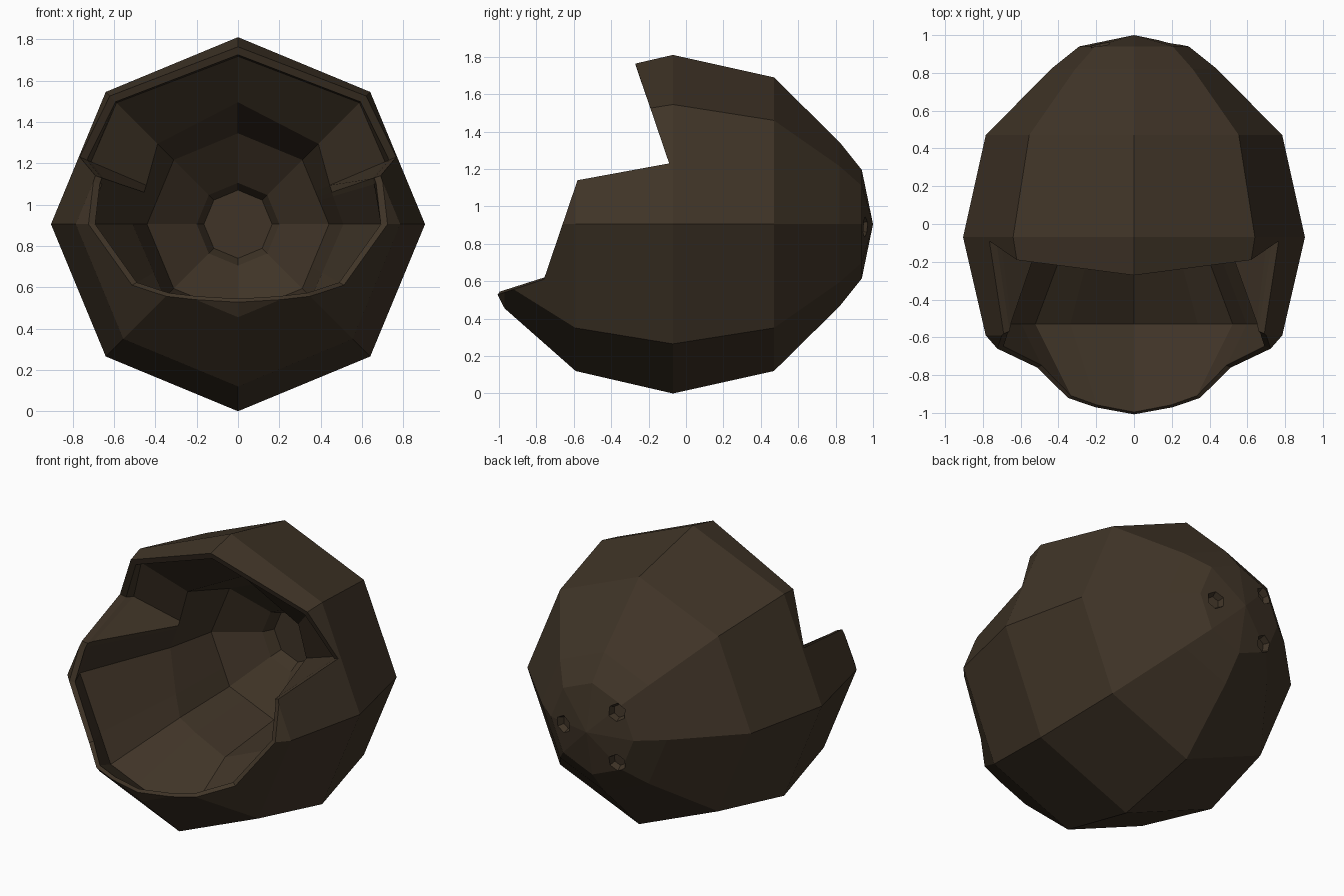
import bpy, bmesh, math
from mathutils import Vector

if "Cube" in bpy.data.objects:
    bpy.data.objects.remove(bpy.data.objects["Cube"])

C = 0.905                                   # height of the shell axis (runs along y)
OUTER = [(-1.1, 0.2), (-0.97, 0.45), (-0.59, 0.785), (-0.07, 0.905),
         (0.47, 0.785), (0.82, 0.44), (0.94, 0.29)]
RIM = [(-0.318, 1.9), (-0.09, 1.23), (-0.58, 1.14), (-0.76, 0.61), (-1.3, 0.43)]  # y, z of the broken edge

husk = bpy.data.materials.new("dark brown husk")
husk.diffuse_color = (0.050, 0.034, 0.020, 1)
husk.use_nodes = True
husk.node_tree.nodes["Principled BSDF"].inputs["Base Color"].default_value = husk.diffuse_color


def lerp(pts, v):
    """Piecewise linear lookup in a list sorted by its first value."""
    for (a, p), (b, q) in zip(pts, pts[1:]):
        if v <= b:
            return p + (q - p) * (v - a) / (b - a)
    return pts[-1][1]


def octagon(t):
    """Distance factor of a unit octagon with corners at 45 degree steps."""
    s = math.pi / 8
    return math.cos(s) / math.cos(t % (2 * s) - s)


def polar(r, t, y):
    return Vector((r * math.cos(t), y, C + r * math.sin(t)))


# outer shell: eight-sided lathe around y, closed at the back
bm = bmesh.new()
rings = [[bm.verts.new(polar(r, k * math.pi / 4, y)) for k in range(8)] for y, r in OUTER]
for a, b in zip(rings, rings[1:]):
    for k in range(8):
        bm.faces.new((a[k], a[k - 1], b[k - 1], b[k]))
pole = bm.verts.new((0, 1.0, C))
for k in range(8):
    bm.faces.new((rings[-1][k], rings[-1][k - 1], pole))

# broken opening: cut along the rim profile and drop everything in front
for (y1, z1), (y2, z2) in zip(RIM, RIM[1:]):
    bmesh.ops.bisect_plane(bm, geom=bm.verts[:] + bm.edges[:] + bm.faces[:], dist=1e-5,
                           plane_co=(0, y1, z1), plane_no=(0, z2 - z1, y1 - y2))
cut = sorted((z, y) for y, z in RIM)
front = []
for f in bm.faces:
    c = f.calc_center_median()
    if c.z > 0.43 and c.y < lerp(cut, c.z):
        front.append(f)
bmesh.ops.delete(bm, geom=front, context='FACES')
bmesh.ops.dissolve_limit(bm, angle_limit=0.02, verts=bm.verts[:], edges=bm.edges[:])

# lip and hollow: extrude the rim inward ring by ring
info = {}
for e in bm.edges:
    if e.is_boundary:
        for v in e.verts:
            info[v] = (math.atan2(v.co.z - C, v.co.x), v.co.y)


def lip(t, y, co):
    return Vector((co.x * 0.955, y + 0.012, C + (co.z - C) * 0.955))


def wall(t, y, co):
    yy = max(y + 0.06, -0.53)
    return polar((lerp(OUTER, yy) - 0.06) * octagon(t), t, yy)


def step(t, y, co):
    s = math.sin(t)
    r = 0.51 + (0.08 * s * s if s > 0 else -0.02 * s * s)
    return polar(r * octagon(t), t, 0.05 + min(s, 0) * 0.18)


def basin(t, y, co):
    return polar(0.44 * octagon(t), t, 0.36)


def hollow(t, y, co):
    return polar(0.2 * octagon(t), t, 0.53)


def bottom(t, y, co):
    return polar(0.165 * octagon(t), t, 0.6)


for place in (lip, wall, step, basin, hollow, bottom):
    edges = [e for e in bm.edges if e.is_boundary]
    old = {tuple(round(c, 5) for c in v.co): info[v] for e in edges for v in e.verts}
    new = bmesh.ops.extrude_edge_only(bm, edges=edges)["geom"]
    verts = [g for g in new if isinstance(g, bmesh.types.BMVert)]
    info = {v: old[tuple(round(c, 5) for c in v.co)] for v in verts}
    for v in verts:
        v.co = place(*info[v], v.co.copy())
bmesh.ops.holes_fill(bm, edges=[e for e in bm.edges if e.is_boundary], sides=0)
bmesh.ops.recalc_face_normals(bm, faces=bm.faces[:])

mesh = bpy.data.meshes.new("nut_shell")
bm.to_mesh(mesh)
bm.free()
mesh.materials.append(husk)
shell = bpy.data.objects.new("nut_shell", mesh)
bpy.context.collection.objects.link(shell)
bpy.context.view_layer.objects.active = shell
shell.select_set(True)

# three six-sided eye dents at the back
bm = bmesh.new()
for x, z in ((-0.18, 1.06), (0.19, 0.89), (-0.18, 0.74)):
    r = math.hypot(x, z - C)
    n = Vector((x / r * 0.2, 1, (z - C) / r * 0.2)).normalized()
    m = n.to_track_quat('Z', 'Y').to_matrix().to_4x4()
    m.translation = (x, 1.0 - r * 0.207, z)
    bmesh.ops.create_cone(bm, cap_ends=True, segments=6, radius1=0.04, radius2=0.075,
                          depth=0.08, matrix=m)
bmesh.ops.recalc_face_normals(bm, faces=bm.faces[:])
cut_mesh = bpy.data.meshes.new("eye_cutter")
bm.to_mesh(cut_mesh)
bm.free()
cut_mesh.materials.append(husk)
cutter = bpy.data.objects.new("eye_cutter", cut_mesh)
bpy.context.collection.objects.link(cutter)
cutter.hide_render = True

mod = shell.modifiers.new("eye_dents", 'BOOLEAN')
mod.operation = 'DIFFERENCE'
mod.solver = 'EXACT'
mod.object = cutter
bpy.ops.object.modifier_apply(modifier=mod.name)
bpy.data.objects.remove(cutter)
